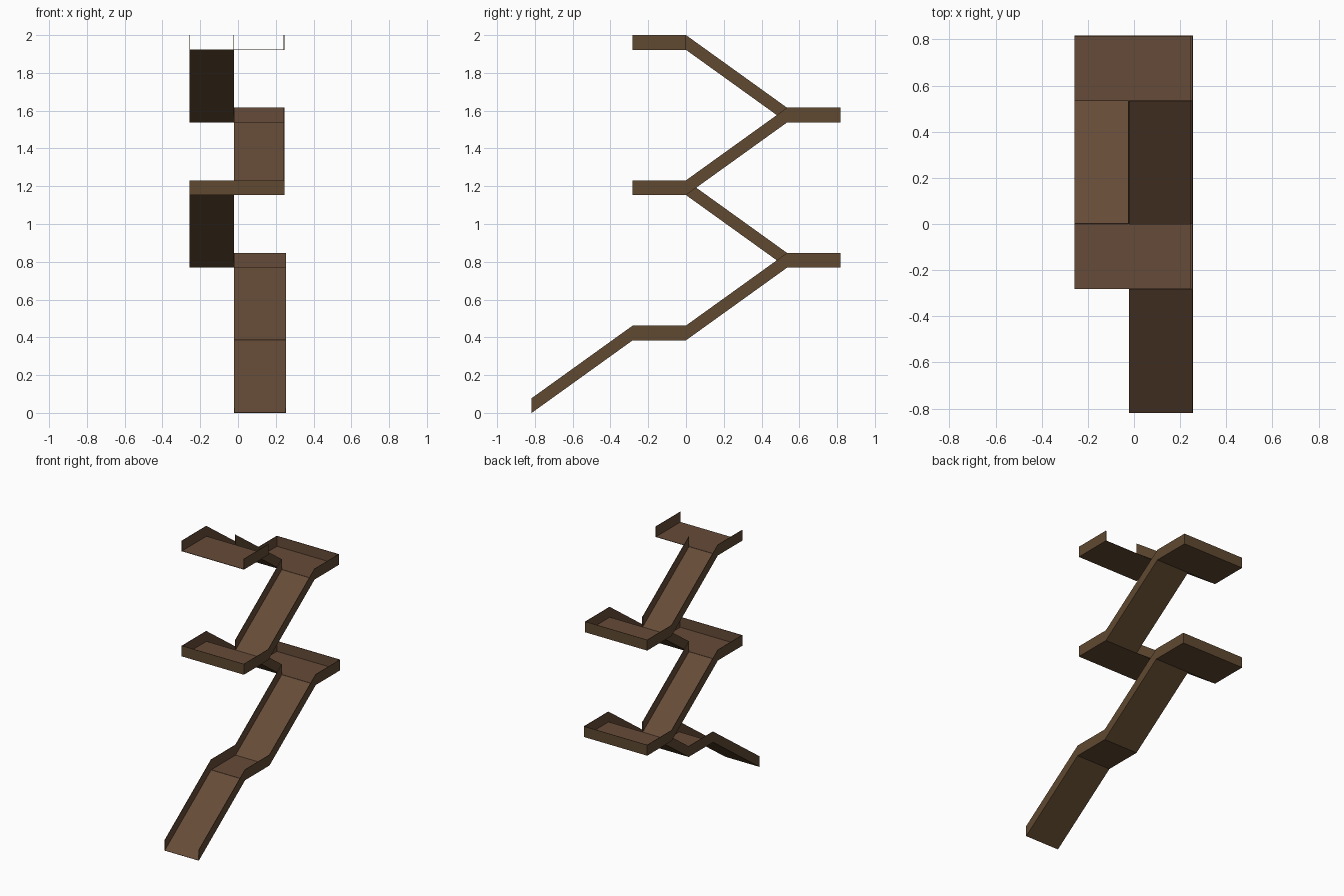
import bpy, bmesh
from mathutils import Vector

if "Cube" in bpy.data.objects:
    bpy.data.objects.remove(bpy.data.objects["Cube"])

H = 0.078          # side wall height
T = 0.003          # sheet thickness
LEFT, MID = -0.258, -0.022
LOW_R, HIGH_R = 0.255, 0.245   # right edge, lower and upper flights
RISE = 0.3844


def material(name, rgb):
    m = bpy.data.materials.new(name)
    m.diffuse_color = (*rgb, 1)
    m.use_nodes = True
    m.node_tree.nodes["Principled BSDF"].inputs["Base Color"].default_value = m.diffuse_color
    return m


INNER = material("warm brown", (0.133, 0.070, 0.040))
OUTER = material("olive brown", (0.117, 0.067, 0.031))


def sheet(bm, quad, inward):
    """Thin sheet: outer side on the quad, inner side shifted inward."""
    q = [Vector(p) for p in quad]
    n = (q[1] - q[0]).cross(q[2] - q[0]).normalized()
    if n.dot(Vector(inward)) < 0:
        q.reverse()
        n.negate()
    a = [bm.verts.new(p) for p in q]
    b = [bm.verts.new(p + n * T) for p in q]
    bm.faces.new(b).material_index = 0
    bm.faces.new(a[::-1]).material_index = 1
    for i in range(4):
        j = (i + 1) % 4
        bm.faces.new((a[i], a[j], b[j], b[i])).material_index = 1


def trough(name, x0, x1, start, end, end_wall=None):
    """Floor with two side walls from start (y, z) to end (y, z)."""
    (y0, z0), (y1, z1) = start, end
    bm = bmesh.new()
    sheet(bm, [(x0, y0, z0), (x1, y0, z0), (x1, y1, z1), (x0, y1, z1)], (0, 0, 1))
    for x, d in ((x0, 1), (x1, -1)):
        sheet(bm, [(x, y0, z0), (x, y1, z1), (x, y1, z1 + H), (x, y0, z0 + H)], (d, 0, 0))
    if end_wall is not None:
        d = (y0 + y1) / 2 - end_wall
        sheet(bm, [(x0, end_wall, z0), (x1, end_wall, z0),
                   (x1, end_wall, z0 + H), (x0, end_wall, z0 + H)], (0, d, 0))
    me = bpy.data.meshes.new(name)
    bm.to_mesh(me)
    bm.free()
    me.materials.append(INNER)
    me.materials.append(OUTER)
    ob = bpy.data.objects.new(name, me)
    bpy.context.collection.objects.link(ob)


Z = [RISE * i for i in range(6)]
FRONT, NEAR, FAR, BACK = -0.282, 0.0, 0.535, 0.817

# entry ramp and small landing
trough("entry_ramp", MID, LOW_R, (-0.817, Z[0]), (FRONT, Z[1]))
trough("entry_landing", MID, LOW_R, (FRONT, Z[1]), (NEAR, Z[1]))

# two switchback turns: right lane goes up to the back, left lane returns
for i, right in ((1, LOW_R), (3, HIGH_R)):
    trough(f"right_ramp_{i}", MID, right, (NEAR, Z[i]), (FAR, Z[i + 1]))
    trough(f"back_landing_{i}", LEFT, right, (FAR, Z[i + 1]), (BACK, Z[i + 1]), BACK)
    trough(f"left_ramp_{i}", LEFT, MID, (FAR, Z[i + 1]), (NEAR, Z[i + 2]))

# front landings, the top one left open
trough("front_landing", LEFT, HIGH_R, (FRONT, Z[3]), (NEAR, Z[3]), FRONT)
trough("top_landing", LEFT, HIGH_R, (FRONT, Z[5]), (NEAR, Z[5]))
